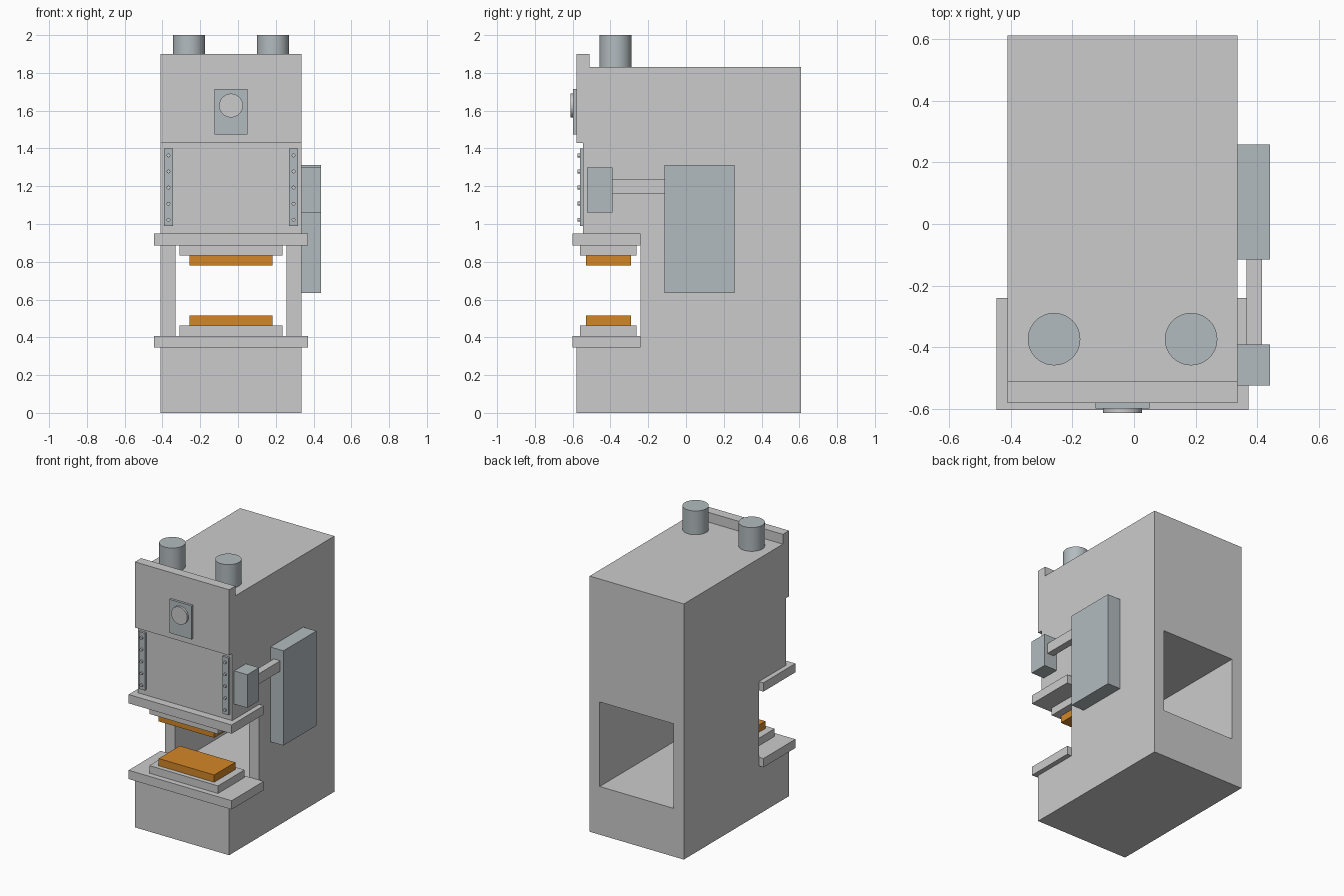
import bpy, bmesh
from math import radians
from mathutils import Matrix

if "Cube" in bpy.data.objects:
    bpy.data.objects.remove(bpy.data.objects["Cube"])

CX = -0.037  # symmetry plane of the press frame


def material(name, rgb):
    m = bpy.data.materials.new(name)
    m.diffuse_color = (*rgb, 1)
    m.use_nodes = True
    m.node_tree.nodes["Principled BSDF"].inputs["Base Color"].default_value = m.diffuse_color
    return m


ORANGE = material("die_orange", (0.65, 0.24, 0.02))
STEEL = material("pale_steel", (0.45, 0.50, 0.52))


def finish(name, bm, mat=None):
    bmesh.ops.recalc_face_normals(bm, faces=bm.faces)
    me = bpy.data.meshes.new(name)
    bm.to_mesh(me)
    bm.free()
    ob = bpy.data.objects.new(name, me)
    bpy.context.collection.objects.link(ob)
    if mat:
        me.materials.append(mat)
    return ob


def box(name, x, y, z, mat=None):
    bm = bmesh.new()
    size = [b - a for a, b in (x, y, z)]
    mid = [(a + b) / 2 for a, b in (x, y, z)]
    bmesh.ops.create_cube(bm, size=1, matrix=Matrix.Translation(mid) @ Matrix.Diagonal((*size, 1)))
    return finish(name, bm, mat)


def cylinder(name, loc, r, depth, axis="Z", mat=None, sides=48):
    bm = bmesh.new()
    rot = Matrix.Rotation(radians(90), 4, "X") if axis == "Y" else Matrix()
    bmesh.ops.create_cone(bm, cap_ends=True, segments=sides, radius1=r, radius2=r,
                          depth=depth, matrix=Matrix.Translation(loc) @ rot)
    ob = finish(name, bm, mat)
    bpy.ops.object.select_all(action="DESELECT")
    bpy.context.view_layer.objects.active = ob
    ob.select_set(True)
    bpy.ops.object.shade_smooth_by_angle()
    return ob


def span(half):
    return (CX - half, CX + half)


# Lower frame: L profile extruded across x, with a tunnel cut front to back
bm = bmesh.new()
profile = [(-0.58, 0), (0.61, 0), (0.61, 0.95), (-0.24, 0.95), (-0.24, 0.345), (-0.58, 0.345)]
x0, x1 = span(0.373)
face = bm.faces.new([bm.verts.new((x0, y, z)) for y, z in profile])
new = bmesh.ops.extrude_face_region(bm, geom=[face])["geom"]
bmesh.ops.translate(bm, vec=(x1 - x0, 0, 0), verts=[v for v in new if isinstance(v, bmesh.types.BMVert)])
lower = finish("lower_frame", bm)

cutter = box("tunnel_cutter", span(0.293), (-0.7, 0.7), (0.345, 1.1))
cutter.hide_render = True
mod = lower.modifiers.new("tunnel", "BOOLEAN")
mod.operation, mod.solver, mod.object = "DIFFERENCE", "EXACT", cutter
bpy.context.view_layer.objects.active = lower
bpy.ops.object.modifier_apply(modifier=mod.name)
bpy.data.objects.remove(cutter)

# Upper housing and front panel
box("upper_housing", span(0.373), (-0.545, 0.61), (0.95, 1.83))
box("front_panel", span(0.373), (-0.58, -0.51), (1.43, 1.90))

# Plates and dies, mirrored about the middle of the work gap
GAP = 0.6475
for label, s in (("upper", 1), ("lower", -1)):
    def level(a, b):
        return tuple(sorted((GAP + s * a, GAP + s * b)))
    box(label + "_bolster", span(0.408), (-0.602, -0.24), level(0.2395, 0.3025))
    box(label + "_die_holder", span(0.272), (-0.562, -0.262), level(0.185, 0.2395))
    box(label + "_die", span(0.22), (-0.53, -0.292), level(0.133, 0.185), ORANGE)

# Guide strips with bolts, and top cylinders, on both sides
for label, s in (("left", -1), ("right", 1)):
    gx = CX + s * 0.331
    box(label + "_guide_strip", (gx - 0.024, gx + 0.024), (-0.562, -0.54), (0.99, 1.40), STEEL)
    for i in range(5):
        cylinder(f"{label}_bolt_{i + 1}", (gx, -0.566, 1.023 + i * 0.085), 0.01, 0.016, "Y", sides=16)
    cylinder(label + "_top_cylinder", (CX + s * 0.222, -0.373, 1.91), 0.085, 0.18, mat=STEEL)

# Gauge plate and dial
box("gauge_plate", span(0.088), (-0.597, -0.575), (1.475, 1.715), STEEL)
cylinder("gauge_dial", (CX, -0.602, 1.627), 0.063, 0.02, "Y")

# Control cabinet, arm and pendant on the right side
box("control_cabinet", (0.335, 0.44), (-0.115, 0.258), (0.635, 1.313), STEEL)
box("control_arm", (0.364, 0.415), (-0.40, -0.105), (1.16, 1.235))
box("control_pendant", (0.335, 0.44), (-0.523, -0.39), (1.06, 1.298), STEEL)
